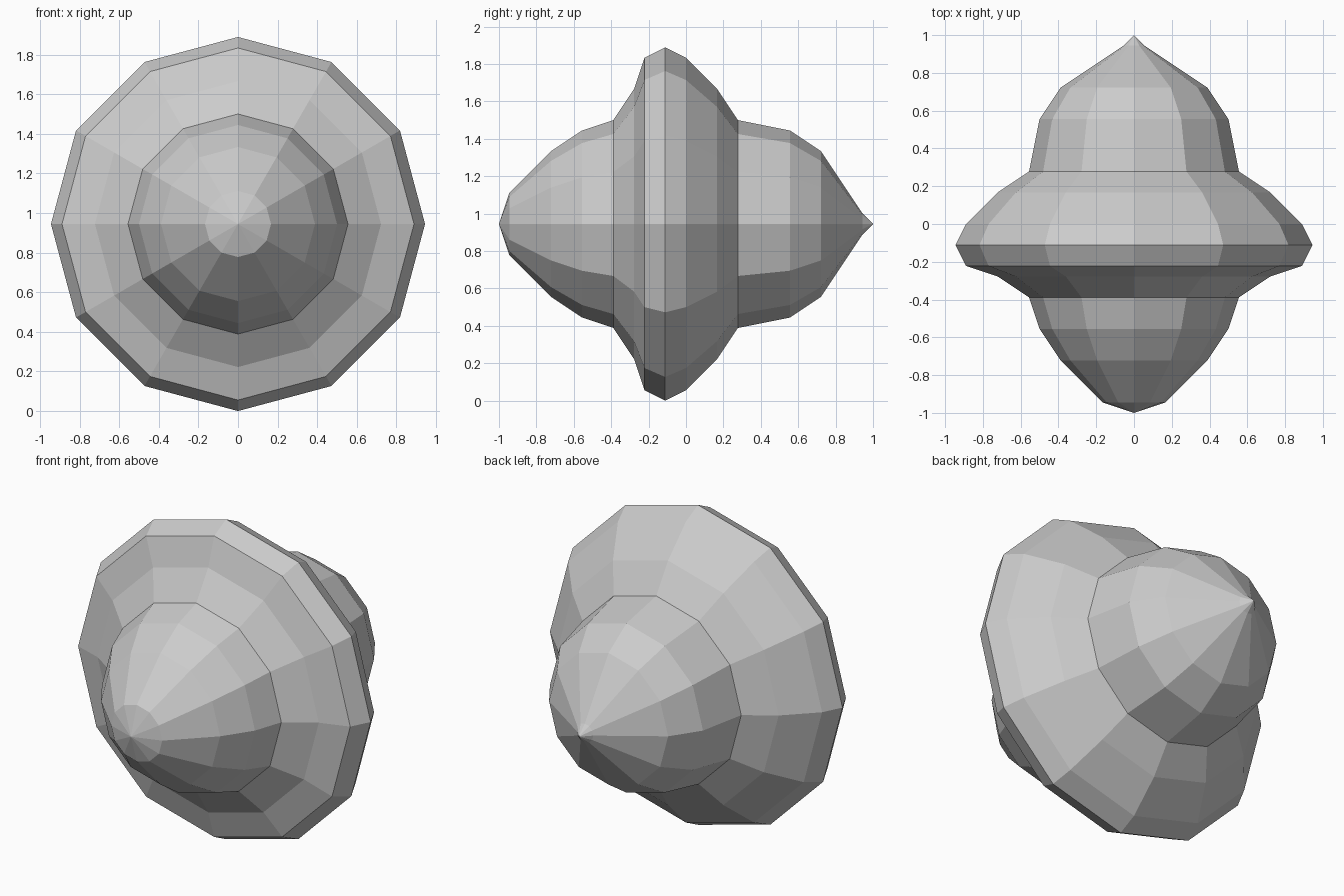
import bpy, bmesh
from math import sin, cos, tau

if "Cube" in bpy.data.objects:
    bpy.data.objects.remove(bpy.data.objects["Cube"])

SIDES = 12
U = 1 / 18           # profile grid step
CENTRE_Z = 17 * U

# Profile along the horizontal axis: (y, radius) in grid steps, front to back
PROFILE = [(-18, 0), (-17, 3), (-13, 7), (-10, 9), (-7, 10), (-5, 13), (-4, 16),
           (-2, 17), (0, 16), (3, 13), (5, 10), (10, 9), (13, 7), (17, 1), (18, 0)]

bm = bmesh.new()


def ring(y, r):
    """One 12-sided ring, or a single point at the tips."""
    if r == 0:
        return [bm.verts.new((0, y * U, CENTRE_Z))] * SIDES
    return [bm.verts.new((r * U * cos(tau * i / SIDES), y * U,
                          CENTRE_Z + r * U * sin(tau * i / SIDES)))
            for i in range(SIDES)]


# Flat-faced spinning-top body
rings = [ring(y, r) for y, r in PROFILE]
for a, b in zip(rings, rings[1:]):
    for i in range(SIDES):
        j = (i + 1) % SIDES
        bm.faces.new(list(dict.fromkeys((a[i], a[j], b[j], b[i]))))
bmesh.ops.recalc_face_normals(bm, faces=bm.faces)

mesh = bpy.data.meshes.new("spinning_top_body")
bm.to_mesh(mesh)
bm.free()
bpy.context.collection.objects.link(bpy.data.objects.new("spinning_top_body", mesh))
